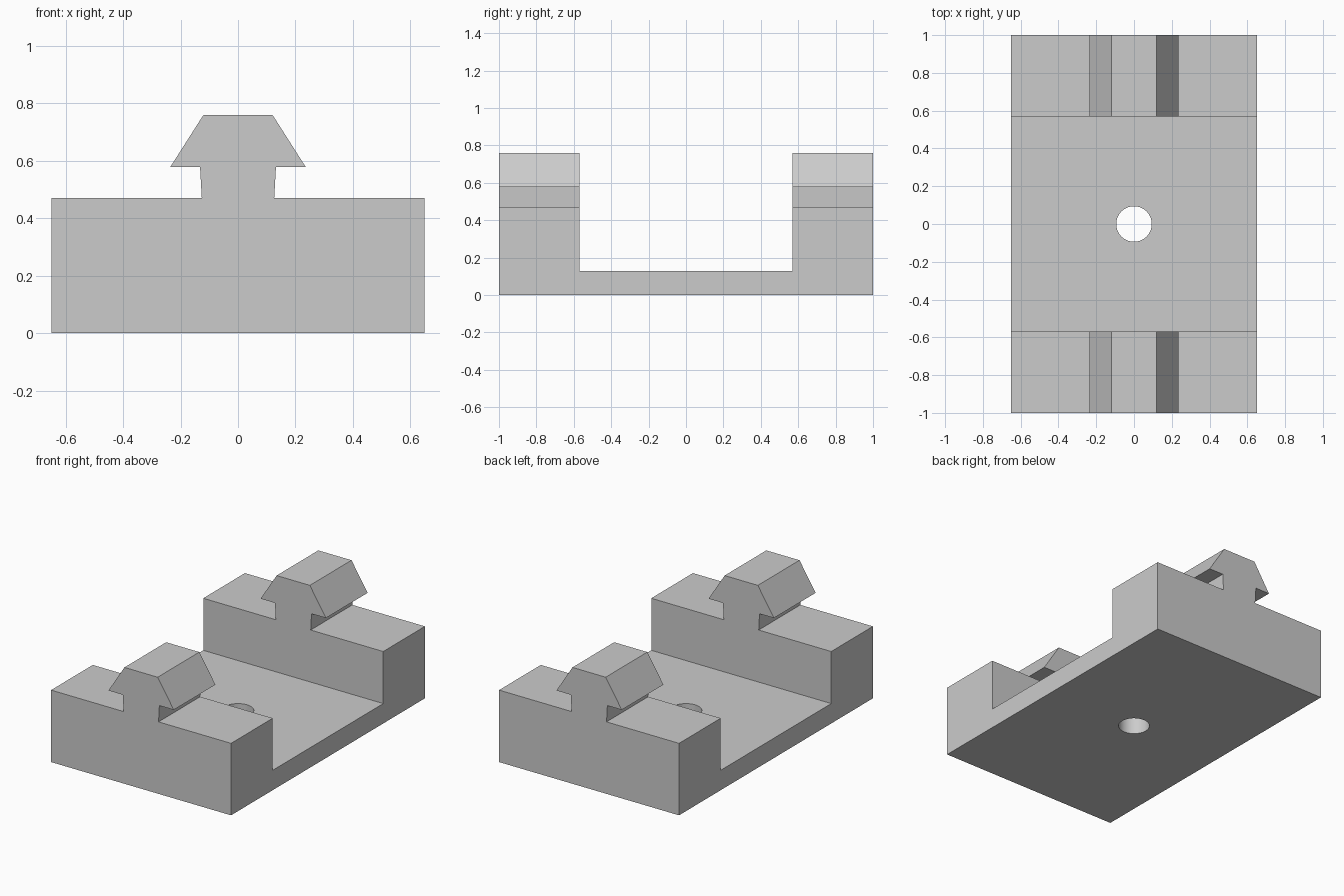
import bpy
import bmesh

old = bpy.data.objects.get("Cube")
if old:
    bpy.data.objects.remove(old, do_unlink=True)

LENGTH, HALF_WIDTH = 2.0, 0.65
BLOCK_TOP, FLOOR_TOP, INNER_Y = 0.47, 0.13, 0.57
HOLE_RADIUS = 0.094

grey = bpy.data.materials.new("light grey")
grey.use_nodes = True
colour = (0.6, 0.6, 0.6, 1)
grey.diffuse_color = colour
grey.node_tree.nodes["Principled BSDF"].inputs["Base Color"].default_value = colour


def extrude_profile(name, points, length):
    """Extrude an x/z outline along y, centred on y = 0."""
    bm = bmesh.new()
    face = bm.faces.new([bm.verts.new((x, -length / 2, z)) for x, z in points])
    grown = bmesh.ops.extrude_face_region(bm, geom=[face])["geom"]
    moved = [v for v in grown if isinstance(v, bmesh.types.BMVert)]
    bmesh.ops.translate(bm, verts=moved, vec=(0, length, 0))
    bmesh.ops.recalc_face_normals(bm, faces=bm.faces)
    mesh = bpy.data.meshes.new(name)
    bm.to_mesh(mesh)
    bm.free()
    mesh.materials.append(grey)
    obj = bpy.data.objects.new(name, mesh)
    bpy.context.collection.objects.link(obj)
    return obj


def cut(target, cutter):
    """Subtract the cutter, then discard it."""
    cutter.hide_render = True
    mod = target.modifiers.new("cut", "BOOLEAN")
    mod.operation, mod.solver, mod.object = "DIFFERENCE", "EXACT", cutter
    bpy.ops.object.select_all(action="DESELECT")
    target.select_set(True)
    bpy.context.view_layer.objects.active = target
    bpy.ops.object.modifier_apply(modifier=mod.name)
    bpy.data.objects.remove(cutter, do_unlink=True)


# Base block with an undercut clip rail on top
right_half = [(HALF_WIDTH, 0), (HALF_WIDTH, BLOCK_TOP), (0.126, BLOCK_TOP),
              (0.132, 0.578), (0.236, 0.578), (0.12, 0.76)]
left_half = [(-x, z) for x, z in reversed(right_half)]
body = extrude_profile("mounting_bracket", right_half + left_half, LENGTH)

# Wide channel between the two end blocks
channel = [(-1, FLOOR_TOP), (1, FLOOR_TOP), (1, 1), (-1, 1)]
cut(body, extrude_profile("channel_cutter", channel, 2 * INNER_Y))

# Screw hole through the floor
bpy.ops.mesh.primitive_cylinder_add(vertices=48, radius=HOLE_RADIUS, depth=1)
hole = bpy.context.object
hole.name = "hole_cutter"
hole.data.materials.append(grey)
cut(body, hole)

bpy.ops.object.shade_smooth_by_angle()
